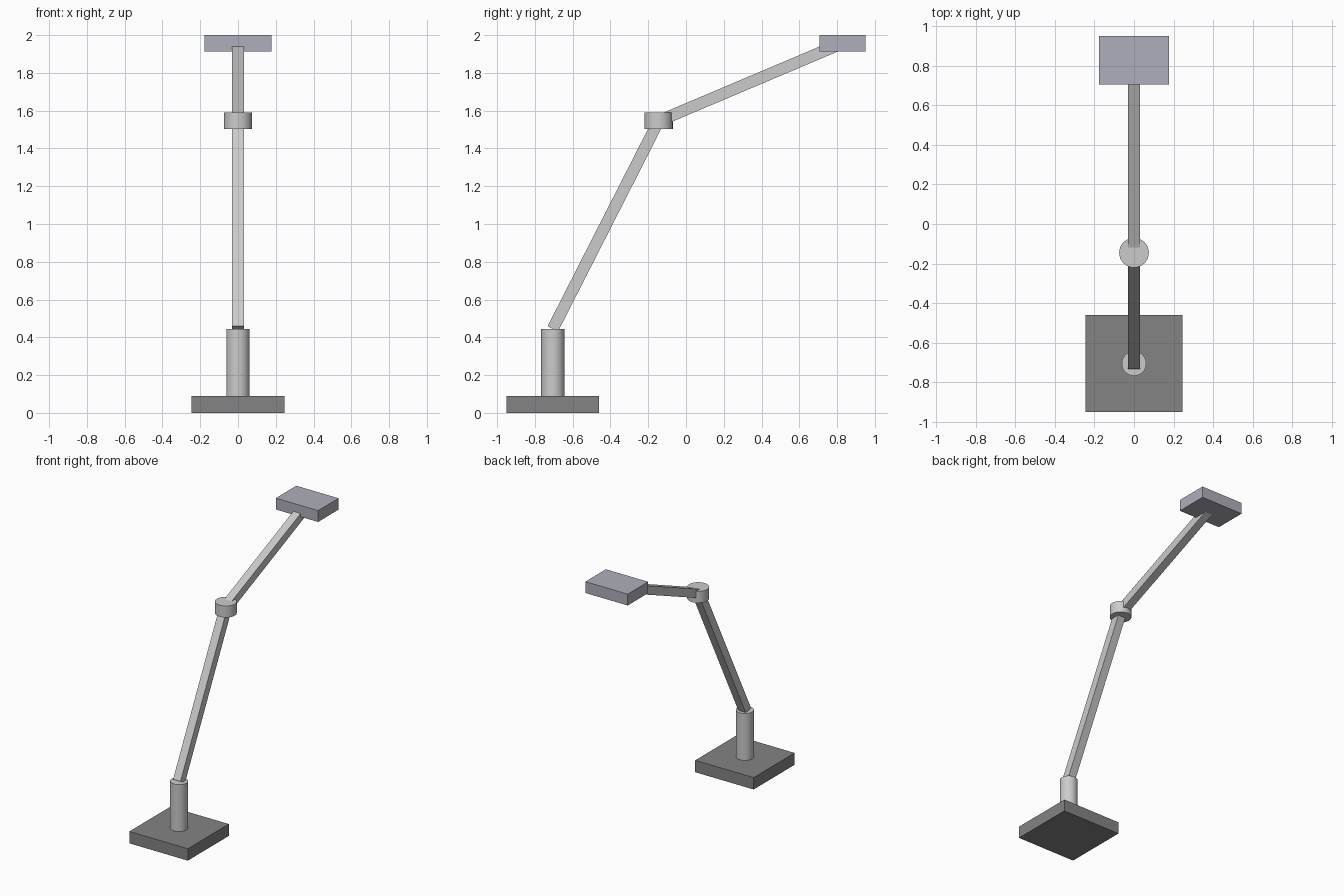
import bpy
from math import radians
from mathutils import Vector

if "Cube" in bpy.data.objects:
    bpy.data.objects.remove(bpy.data.objects["Cube"])


def paint(obj, name, rgb):
    mat = bpy.data.materials.new(name)
    mat.diffuse_color = (*rgb, 1.0)
    mat.use_nodes = True
    mat.node_tree.nodes["Principled BSDF"].inputs["Base Color"].default_value = mat.diffuse_color
    obj.data.materials.append(mat)


def box(name, centre, size):
    bpy.ops.mesh.primitive_cube_add(size=1, location=centre)
    obj = bpy.context.object
    obj.name = name
    obj.scale = size
    bpy.ops.object.transform_apply(location=False, rotation=False, scale=True)
    return obj


def cylinder(name, y, z0, z1, radius):
    bpy.ops.mesh.primitive_cylinder_add(vertices=32, radius=radius, depth=z1 - z0,
                                        location=(0, y, (z0 + z1) / 2))
    obj = bpy.context.object
    obj.name = name
    bpy.ops.object.shade_smooth_by_angle(angle=radians(30))
    return obj


def bar(name, start, end, width):
    # square bar between two points
    start, end = Vector(start), Vector(end)
    axis = end - start
    obj = box(name, (start + end) / 2, (width, width, axis.length))
    obj.rotation_euler = Vector((0, 0, 1)).rotation_difference(axis).to_euler()
    return obj


SHOULDER = (0, -0.705, 0.445)
ELBOW = (0, -0.145, 1.545)
HEAD = (0, 0.828, 1.957)

# Foot and post
base = box("base", (0, -0.705, 0.045), (0.49, 0.49, 0.09))
paint(base, "dark_grey", (0.23, 0.23, 0.23))
cylinder("post", -0.705, 0.09, 0.445, 0.062)

# Two arms with the joint between them
bar("lower_arm", SHOULDER, ELBOW, 0.062)
cylinder("elbow_joint", -0.145, 1.503, 1.59, 0.075)
bar("upper_arm", ELBOW, HEAD, 0.062)

# Head block
head = box("head", HEAD, (0.354, 0.245, 0.086))
paint(head, "blue_grey", (0.43, 0.43, 0.5))
